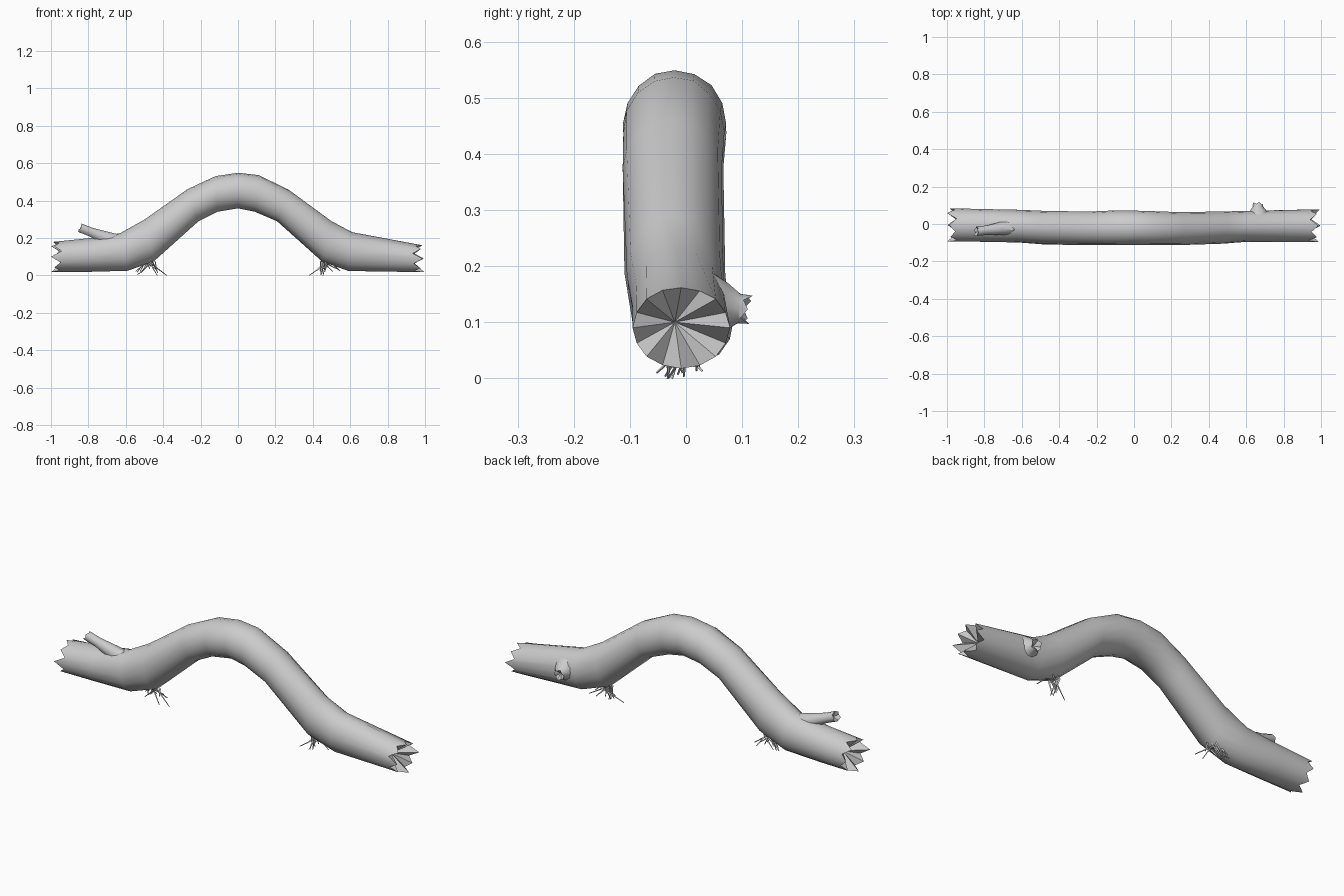
import bpy
import bmesh
import math
import random
from mathutils import Vector

random.seed(4)
cube = bpy.data.objects.get("Cube")
if cube:
    bpy.data.objects.remove(cube)

bark = bpy.data.materials.new("bark_grey")
bark.use_nodes = True
bark.diffuse_color = (0.6, 0.6, 0.6, 1)
bark.node_tree.nodes["Principled BSDF"].inputs["Base Color"].default_value = (0.6, 0.6, 0.6, 1)


def finish(name, bm):
    bmesh.ops.recalc_face_normals(bm, faces=bm.faces)
    mesh = bpy.data.meshes.new(name)
    bm.to_mesh(mesh)
    bm.free()
    mesh.materials.append(bark)
    obj = bpy.data.objects.new(name, mesh)
    bpy.context.collection.objects.link(obj)
    bpy.ops.object.select_all(action='DESELECT')
    obj.select_set(True)
    bpy.context.view_layer.objects.active = obj
    bpy.ops.object.shade_smooth_by_angle(angle=math.radians(40))
    return obj


def ring(centre, u, v, sides, wobble=0.0):
    """Closed loop of points around a centre, spanned by half axes u and v."""
    points = []
    for i in range(sides):
        a = math.tau * i / sides
        r = 1 + random.uniform(-wobble, wobble)
        points.append(centre + (u * math.cos(a) + v * math.sin(a)) * r)
    return points


def splinter(points, outward, depth):
    """Pull every second point back to leave a broken, toothed rim."""
    for i, p in enumerate(points):
        p -= outward * depth * (random.uniform(0.7, 1) if i % 2 else random.uniform(0, 0.4))


def loft(name, rings, caps):
    """Skin the rings; caps maps a ring index to the centre of its hollow fan."""
    bm = bmesh.new()
    loops = [[bm.verts.new(p) for p in r] for r in rings]
    n = len(loops[0])
    for a, b in zip(loops, loops[1:]):
        for i in range(n):
            j = (i + 1) % n
            bm.faces.new((a[i], a[j], b[j], b[i]))
    for index, centre in caps.items():
        tip = bm.verts.new(centre)
        for i in range(n):
            bm.faces.new((loops[index][i], loops[index][(i + 1) % n], tip))
    return finish(name, bm)


# Arched trunk: top x, top z, bottom x, bottom z, back y, front y
sections = [
    (-1.0, 0.18, -1.0, 0.02, 0.085, -0.095),
    (-0.78, 0.2, -0.8, 0.02, 0.08, -0.095),
    (-0.63, 0.225, -0.59, 0.025, 0.075, -0.1),
    (-0.5, 0.3, -0.45, 0.075, 0.07, -0.11),
    (-0.27, 0.46, -0.21, 0.29, 0.066, -0.112),
    (-0.12, 0.532, -0.11, 0.34, 0.072, -0.112),
    (0.0, 0.55, 0.0, 0.358, 0.072, -0.112),
    (0.11, 0.537, 0.09, 0.34, 0.068, -0.112),
    (0.27, 0.46, 0.21, 0.29, 0.064, -0.112),
    (0.5, 0.29, 0.45, 0.075, 0.066, -0.105),
    (0.61, 0.23, 0.59, 0.025, 0.07, -0.095),
    (1.0, 0.162, 1.0, 0.018, 0.078, -0.095),
]
rings = []
for tx, tz, bx, bz, back, front in sections:
    mid = Vector(((tx + bx) / 2, (back + front) / 2, (tz + bz) / 2))
    up = Vector(((tx - bx) / 2, 0, (tz - bz) / 2))
    rings.append(ring(mid, up, Vector((0, (back - front) / 2, 0)), 16, 0.012))
splinter(rings[0], Vector((-1, 0, 0)), 0.06)
splinter(rings[-1], Vector((1, 0, 0)), 0.07)
loft("trunk", rings, {0: Vector((-0.9, -0.01, 0.1)), -1: Vector((0.9, -0.02, 0.1))})


# Broken branch stubs: base, tip, and their half widths
def stub(name, base, tip, side, wide, narrow, depth, flare):
    base, tip, side = Vector(base), Vector(tip), Vector(side)
    axis = (tip - base).normalized()
    other = axis.cross(side).normalized()
    loops = []
    for t, r in ((0, wide), (flare, (wide + narrow) / 2), (0.7, narrow), (1, narrow)):
        loops.append(ring(base.lerp(tip, t), side * r, other * r, 10, 0.04))
    splinter(loops[-1], axis, depth)
    loft(name, loops, {-1: tip - axis * depth * 1.6})


stub("upper_branch_stub", (-0.64, -0.015, 0.175), (-0.85, -0.04, 0.257),
     (0, 1, 0), 0.045, 0.025, 0.015, 0.35)
stub("back_branch_stub", (0.67, 0.04, 0.13), (0.66, 0.118, 0.122),
     (1, 0, 0), 0.062, 0.027, 0.02, 0.4)


# Tufts of thin rootlets under both bends
def rootlets(name, side):
    bm = bmesh.new()
    for i in range(14):
        start = Vector((side * random.uniform(0.44, 0.5), random.uniform(-0.04, 0.02), 0.075))
        reach = 0.38 if i == 0 else random.uniform(0.42, 0.55)
        end = Vector((side * reach, random.uniform(-0.055, 0.03), random.uniform(0.002, 0.04)))
        if i < 2:
            end.z = 0.0
        axis = (end - start).normalized()
        u = axis.orthogonal().normalized()
        v = axis.cross(u)
        base = [bm.verts.new(p) for p in ring(start, u * 0.005, v * 0.005, 3)]
        tip = [bm.verts.new(p) for p in ring(end, u * 0.002, v * 0.002, 3)]
        for k in range(3):
            j = (k + 1) % 3
            bm.faces.new((base[k], base[j], tip[j], tip[k]))
        bm.faces.new(tip)
    finish(name, bm)


rootlets("right_rootlets", -1)
rootlets("left_rootlets", 1)
